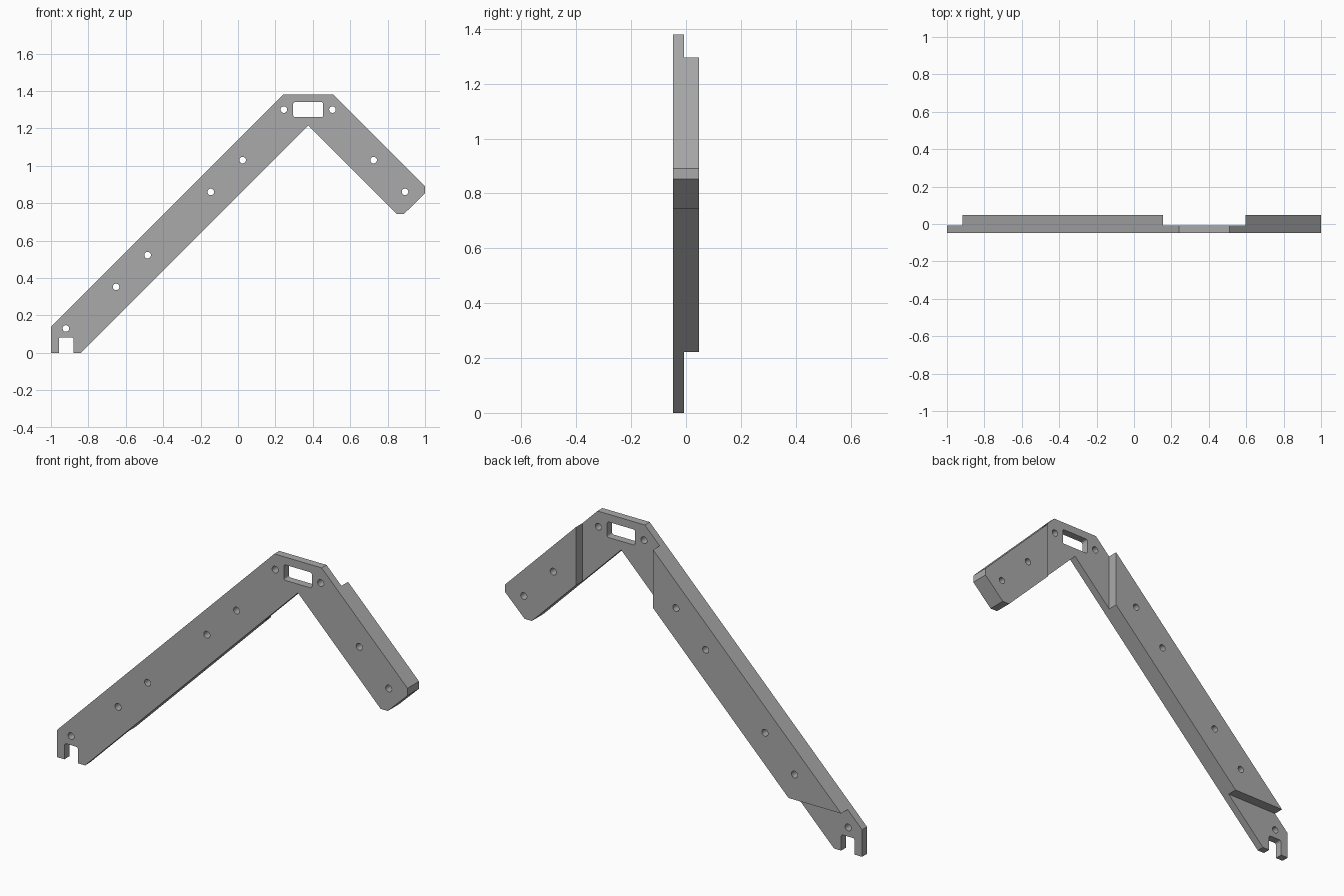
import bpy, bmesh, math

if "Cube" in bpy.data.objects:
    bpy.data.objects.remove(bpy.data.objects["Cube"])

FRONT, STEP, BACK = -0.047, -0.007, 0.047


def prism(name, outline, y0, y1):
    """Solid made by pushing an x-z outline from y0 to y1."""
    bm = bmesh.new()
    face = bm.faces.new([bm.verts.new((x, y0, z)) for x, z in outline])
    ext = bmesh.ops.extrude_face_region(bm, geom=[face])
    new = [v for v in ext["geom"] if isinstance(v, bmesh.types.BMVert)]
    bmesh.ops.translate(bm, verts=new, vec=(0, y1 - y0, 0))
    bmesh.ops.recalc_face_normals(bm, faces=bm.faces)
    mesh = bpy.data.meshes.new(name)
    bm.to_mesh(mesh)
    bm.free()
    obj = bpy.data.objects.new(name, mesh)
    bpy.context.collection.objects.link(obj)
    return obj


def arc(cx, cz, r, a0, a1, n):
    return [(cx + r * math.cos(math.radians(a0 + (a1 - a0) * i / n)),
             cz + r * math.sin(math.radians(a0 + (a1 - a0) * i / n)))
            for i in range(n + 1)]


def rounded_rect(x0, x1, z0, z1, r):
    corners = [(x1 - r, z1 - r), (x0 + r, z1 - r), (x0 + r, z0 + r), (x1 - r, z0 + r)]
    pts = []
    for i, (cx, cz) in enumerate(corners):
        pts += arc(cx, cz, r, 90 * i, 90 * i + 90, 4)
    return pts


def rect(x0, x1, z0, z1):
    return [(x0, z0), (x1, z0), (x1, z1), (x0, z1)]


# Bent bracket body at full thickness
bracket = prism("bent_bracket", [
    (-1, 0), (-0.84, 0), (0.375, 1.215), (0.847, 0.743), (0.888, 0.743),
    (1, 0.852), (1, 0.89), (0.51, 1.38), (0.24, 1.38), (-1, 0.14)], FRONT, BACK)

# Thinned areas behind the foot and the elbow
cutters = [prism("foot_recess", rect(-1.2, 0, -0.2, 0.222), STEP, 0.2),
           prism("elbow_recess", rect(0.155, 0.595, 0.8, 1.6), STEP, 0.2)]

# Foot notch and elbow slot
cutters.append(prism("foot_notch", rounded_rect(-0.958, -0.88, -0.1, 0.083, 0.012), -0.2, 0.2))
cutters.append(prism("elbow_slot", rounded_rect(0.295, 0.455, 1.26, 1.34, 0.01), -0.2, 0.2))

# Screw holes
for x, z in [(-0.92, 0.13), (-0.652, 0.352), (-0.483, 0.522), (-0.145, 0.86),
             (0.025, 1.03), (0.245, 1.3), (0.505, 1.3), (0.725, 1.03), (0.893, 0.86)]:
    cutters.append(prism("screw_hole", arc(x, z, 0.0175, 0, 345, 23), -0.2, 0.2))

bpy.context.view_layer.objects.active = bracket
bracket.select_set(True)
for c in cutters:
    c.hide_render = True
    mod = bracket.modifiers.new("cut", "BOOLEAN")
    mod.operation = "DIFFERENCE"
    mod.solver = "EXACT"
    mod.object = c
    bpy.ops.object.modifier_apply(modifier=mod.name)
for c in cutters:
    bpy.data.objects.remove(c)

# One plain grey
grey = bpy.data.materials.new("grey")
grey.diffuse_color = (0.4, 0.4, 0.4, 1)
grey.use_nodes = True
grey.node_tree.nodes["Principled BSDF"].inputs["Base Color"].default_value = grey.diffuse_color
bracket.data.materials.clear()
bracket.data.materials.append(grey)
bpy.ops.object.shade_smooth_by_angle(angle=math.radians(30))
